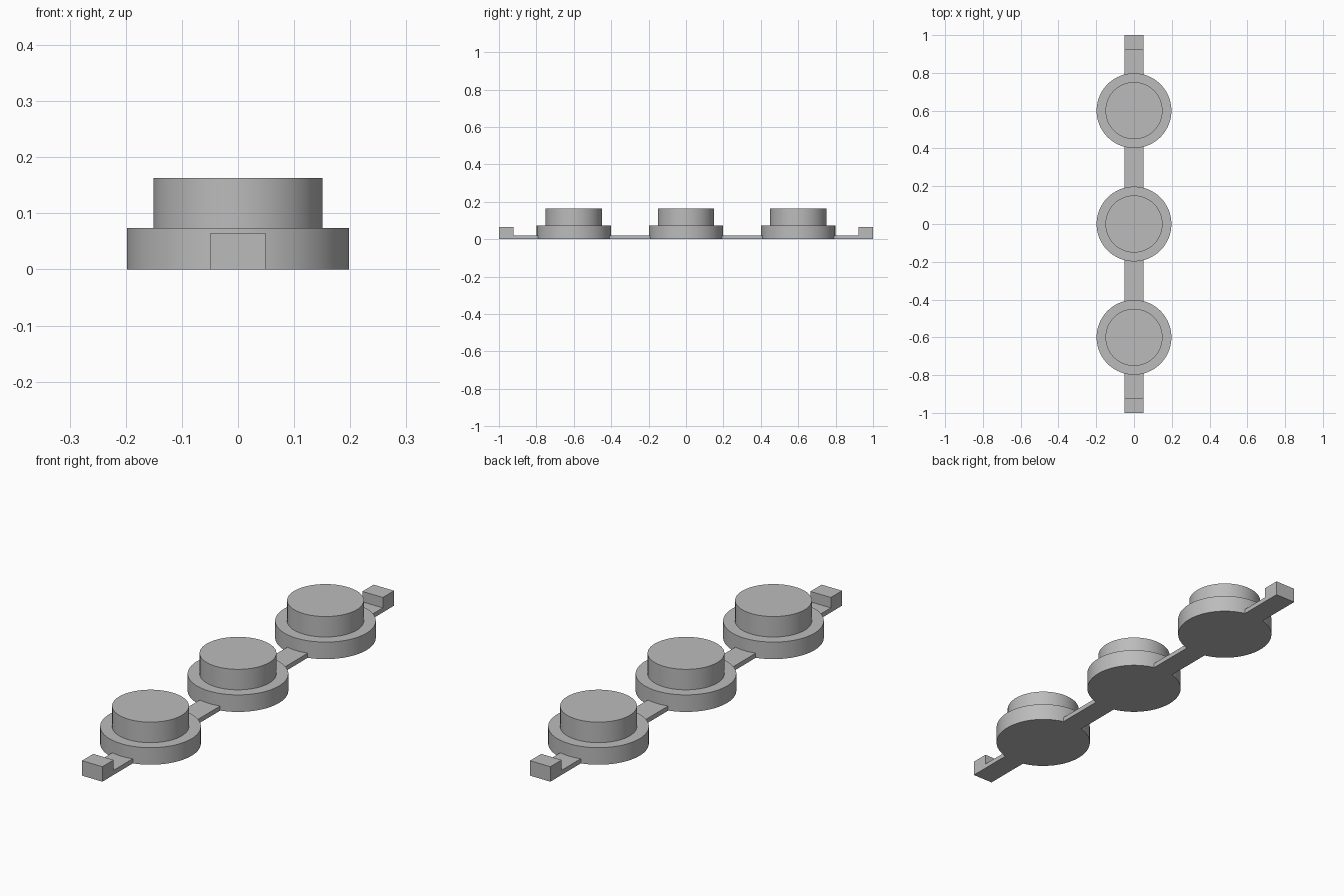
import bpy, bmesh, math

if "Cube" in bpy.data.objects:
    bpy.data.objects.remove(bpy.data.objects["Cube"], do_unlink=True)

GREY = (0.5, 0.5, 0.5, 1)
grey = bpy.data.materials.new("plain grey")
grey.use_nodes = True
grey.diffuse_color = GREY
grey.node_tree.nodes["Principled BSDF"].inputs["Base Color"].default_value = GREY

SPACING = 0.6        # distance between button centres
BASE_R, BASE_Z = 0.198, 0.074
CAP_R, CAP_Z = 0.151, 0.163
HALF_W, STRIP_Z = 0.049, 0.02
HOOK_Z = 0.065
SIDES = 96


def finish(name, bm):
    bmesh.ops.recalc_face_normals(bm, faces=bm.faces)
    mesh = bpy.data.meshes.new(name)
    bm.to_mesh(mesh)
    bm.free()
    mesh.materials.append(grey)
    obj = bpy.data.objects.new(name, mesh)
    bpy.context.collection.objects.link(obj)
    return obj


def stepped_button(name, y):
    """Wide round base with a narrower round cap, lathed from one profile."""
    profile = [(BASE_R, 0), (BASE_R, BASE_Z), (CAP_R, BASE_Z), (CAP_R, CAP_Z)]
    bm = bmesh.new()
    rings = []
    for r, z in profile:
        angles = [math.tau * i / SIDES for i in range(SIDES)]
        rings.append([bm.verts.new((r * math.cos(a), y + r * math.sin(a), z)) for a in angles])
    for low, high in zip(rings, rings[1:]):
        for i in range(SIDES):
            j = (i + 1) % SIDES
            bm.faces.new((low[i], low[j], high[j], high[i]))
    bm.faces.new(rings[0])
    bm.faces.new(rings[-1])
    obj = finish(name, bm)
    bpy.ops.object.select_all(action="DESELECT")
    obj.select_set(True)
    bpy.context.view_layer.objects.active = obj
    bpy.ops.object.shade_smooth_by_angle(angle=math.radians(30))


def bar(name, outline):
    """Side outline in (y, z) extruded across the bar width."""
    bm = bmesh.new()
    face = bm.faces.new([bm.verts.new((-HALF_W, y, z)) for y, z in outline])
    grown = bmesh.ops.extrude_face_region(bm, geom=[face])["geom"]
    moved = [v for v in grown if isinstance(v, bmesh.types.BMVert)]
    bmesh.ops.translate(bm, verts=moved, vec=(2 * HALF_W, 0, 0))
    finish(name, bm)


# Three buttons in a row
for label, k in (("front", -1), ("middle", 0), ("back", 1)):
    stepped_button(label + "_button", k * SPACING)

# Thin links between the buttons and upturned tabs at both ends
reach = BASE_R - 0.013
for label, s in (("front", -1), ("back", 1)):
    a, b = s * reach, s * (SPACING - reach)
    bar(label + "_link", [(a, 0), (b, 0), (b, STRIP_Z), (a, STRIP_Z)])
    root, hook, tip = s * (SPACING + reach), s * 0.923, s
    bar(label + "_end_tab", [(root, 0), (tip, 0), (tip, HOOK_Z), (hook, HOOK_Z),
                             (hook, STRIP_Z), (root, STRIP_Z)])
